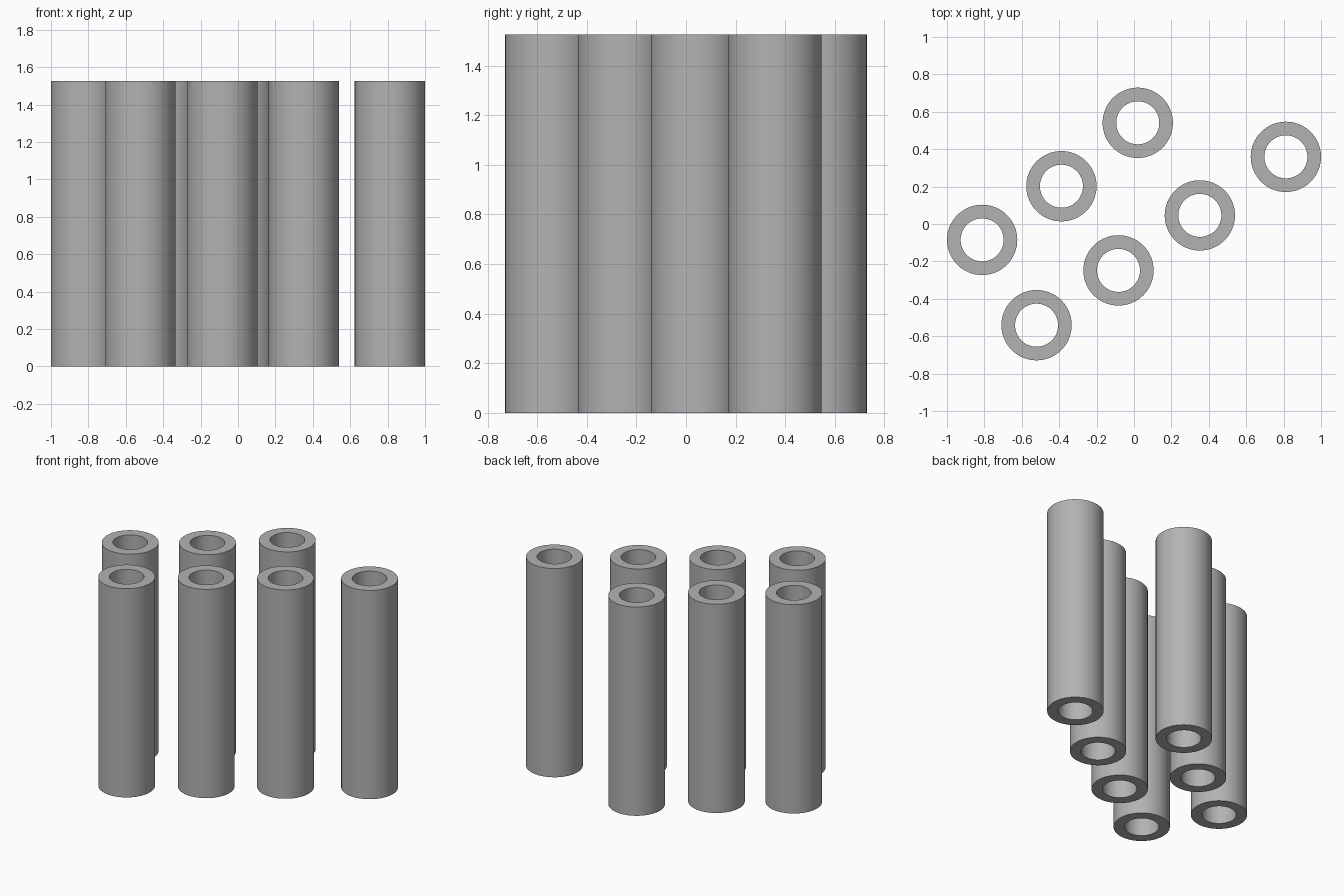
import bpy, bmesh, math

if "Cube" in bpy.data.objects:
    bpy.data.objects.remove(bpy.data.objects["Cube"])

HEIGHT, R_OUT, R_IN, SIDES = 1.525, 0.188, 0.115, 64

# Single plain grey finish
grey = bpy.data.materials.new("plain grey")
grey.diffuse_color = (0.45, 0.45, 0.45, 1)
grey.use_nodes = True
grey.node_tree.nodes["Principled BSDF"].inputs["Base Color"].default_value = grey.diffuse_color


def make_tube(name, x, y):
    """Open pipe: four rings joined into outer wall, top rim, bore and bottom rim."""
    bm = bmesh.new()
    profile = [(R_OUT, 0), (R_OUT, HEIGHT), (R_IN, HEIGHT), (R_IN, 0)]
    rings = []
    for r, z in profile:
        rings.append([bm.verts.new((r * math.cos(2 * math.pi * i / SIDES),
                                    r * math.sin(2 * math.pi * i / SIDES), z))
                      for i in range(SIDES)])
    for k in range(4):
        a, b = rings[k], rings[(k + 1) % 4]
        for i in range(SIDES):
            j = (i + 1) % SIDES
            bm.faces.new((a[i], a[j], b[j], b[i]))
    bmesh.ops.recalc_face_normals(bm, faces=bm.faces)
    mesh = bpy.data.meshes.new(name)
    bm.to_mesh(mesh)
    bm.free()
    mesh.materials.append(grey)
    tube = bpy.data.objects.new(name, mesh)
    tube.location = (x, y, 0)
    bpy.context.collection.objects.link(tube)
    # Smooth walls, crisp rims
    bpy.ops.object.select_all(action='DESELECT')
    tube.select_set(True)
    bpy.context.view_layer.objects.active = tube
    bpy.ops.object.shade_smooth_by_angle(angle=math.radians(30))


# Front row of four tubes, back row of three
front_row = [(-0.521, -0.541), (-0.083, -0.248), (0.352, 0.046), (0.812, 0.359)]
back_row = [(-0.812, -0.085), (-0.388, 0.202), (0.02, 0.541)]
for row, spots in (("front", front_row), ("back", back_row)):
    for n, (x, y) in enumerate(spots, 1):
        make_tube(f"{row}_tube_{n}", x, y)
